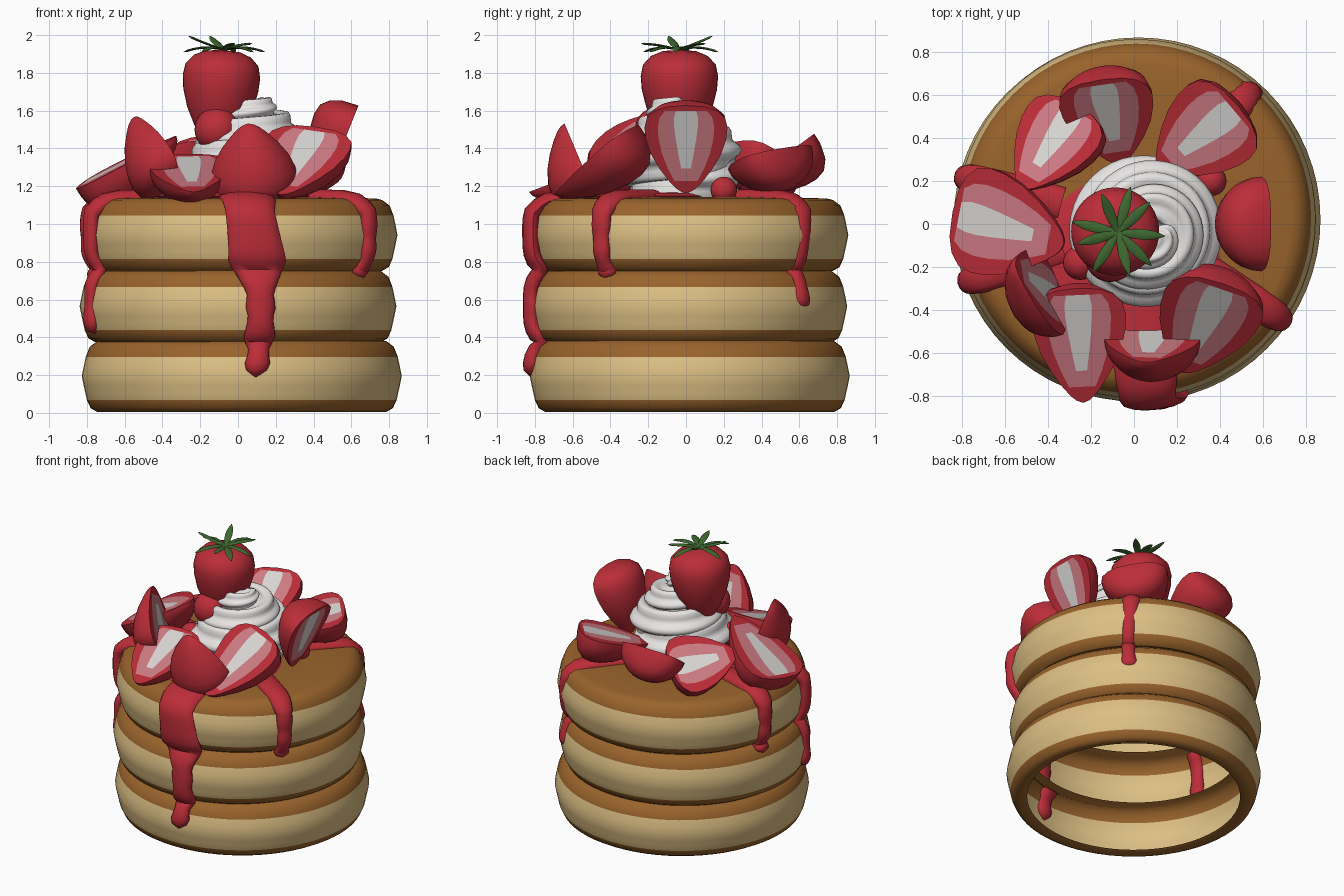
import bpy, bmesh, math, random
from mathutils import Vector

random.seed(4)
if "Cube" in bpy.data.objects:
    bpy.data.objects.remove(bpy.data.objects["Cube"])


def material(name, r, g, b):
    m = bpy.data.materials.new(name)
    m.use_nodes = True
    m.diffuse_color = (r, g, b, 1)
    m.node_tree.nodes["Principled BSDF"].inputs["Base Color"].default_value = (r, g, b, 1)
    return m


BATTER = material("pale batter", .72, .52, .23)
CRUST = material("brown crust", .32, .125, .025)
RED = material("strawberry red", .50, .026, .04)
PINK = material("pink flesh", .62, .20, .23)
CORE = material("white core", .70, .68, .66)
CREAM = material("whipped cream", .80, .78, .77)
LEAF = material("leaf green", .05, .14, .03)


def finish(name, bm, mats, angle=50):
    bmesh.ops.remove_doubles(bm, verts=bm.verts, dist=1e-4)
    bmesh.ops.recalc_face_normals(bm, faces=bm.faces)
    mesh = bpy.data.meshes.new(name)
    bm.to_mesh(mesh)
    bm.free()
    for m in mats:
        mesh.materials.append(m)
    ob = bpy.data.objects.new(name, mesh)
    bpy.context.collection.objects.link(ob)
    bpy.ops.object.select_all(action='DESELECT')
    ob.select_set(True)
    bpy.context.view_layer.objects.active = ob
    bpy.ops.object.shade_smooth_by_angle(angle=math.radians(angle))
    return ob


def skin(bm, rings, closed, rule=lambda i: 0):
    """Join rows of points with quads; rule gives the material of each row."""
    rows = [[bm.verts.new(p) for p in ring] for ring in rings]
    n = len(rows[0])
    for i in range(len(rows) - 1):
        for j in range(n if closed else n - 1):
            k = (j + 1) % n
            f = bm.faces.new((rows[i][j], rows[i][k], rows[i + 1][k], rows[i + 1][j]))
            f.material_index = rule(i)
    return rows


def lathe(name, profile, mats, rule=lambda i: 0, seg=64):
    bm = bmesh.new()
    turn = [2 * math.pi * j / seg for j in range(seg)]
    skin(bm, [[(r * math.cos(a), r * math.sin(a), z) for a in turn] for r, z in profile], True, rule)
    return finish(name, bm, mats)


def sweep(name, path, sides, widths, thick, mat, seg=14, ridges=0):
    """Elliptical tube along a path; sides are the directions of its width."""
    bm = bmesh.new()
    rings = []
    for i, p in enumerate(path):
        tangent = path[min(i + 1, len(path) - 1)] - path[max(i - 1, 0)]
        up = sides[i].cross(tangent).normalized()
        ring = []
        for j in range(seg):
            a = 2 * math.pi * j / seg
            k = 1 + .15 * math.cos(ridges * a) if ridges else 1
            ring.append(p + k * (sides[i] * widths[i] * math.cos(a) + up * thick[i] * math.sin(a)))
        rings.append(ring)
    rows = skin(bm, rings, True)
    bm.faces.new(rows[0])
    bm.faces.new(rows[-1])
    return finish(name, bm, [mat], 60)


def lerp(table, t):
    for (a, x), (b, y) in zip(table, table[1:]):
        if t <= b:
            return x + (y - x) * (t - a) / (b - a)
    return table[-1][1]


# Pancakes: hollow rounded bands, only the top one is closed over
RIM = [(.71, .02), (.765, 0), (.80, .02), (.82, .063), (.828, .10), (.837, .14), (.847, .19),
       (.837, .24), (.826, .292), (.805, .345), (.765, .375), (.73, .383)]
for name, x, y, z, scale in (("bottom_pancake", .02, .02, .005, 1), ("middle_pancake", 0, .015, .375, .99),
                             ("top_pancake", .01, .025, .752, .985)):
    shape = RIM + ([(.5, .39), (0, .392)] if name == "top_pancake" else [])
    cake = lathe(name, [(r * scale, h) for r, h in shape], [BATTER, CRUST],
                 lambda i: 0 if 3 <= i <= 7 else 1)
    cake.location = (x, y, z)

# Syrup pool and the drips that follow the stack down
pool = lathe("syrup_pool", [(0, 0), (.4, 0), (.43, .012), (.4, .03), (0, .035)], [RED])
pool.location = (-.03, -.2, 1.135)


def wall(z):
    f = (z % .378) / .378
    return .825 - .065 * abs(2 * f - 1) ** 4


def drip(name, x, y, end, table, sway=0):
    out = Vector((x, y, 0)).normalized()
    side = Vector((-out.y, out.x, 0))
    path = [out * r + Vector((0, 0, z)) for r, z in ((.35, 1.14), (.5, 1.14), (.66, 1.135), (.74, 1.12), (.78, 1.095))]
    steps = 24
    for i in range(steps + 1):
        z = 1.06 + (end - 1.06) * i / steps
        path.append(out * wall(z) + side * sway * math.sin(2.6 * i / steps) + Vector((0, 0, z)))
    n = len(path) - 1
    widths = [lerp(table, i / n) for i in range(n + 1)]
    thick = [min(.75 * w, .045) for w in widths]
    sweep(name, path, [side] * (n + 1), widths, thick, RED)


THIN = [(0, .08), (.12, .075), (.2, .055), (.35, .055), (.5, .046), (.65, .05), (.8, .042), (.92, .056),
        (.975, .042), (1, .005)]
drip("front_drip", .066, -.83, .19, [(0, .16), (.16, .13), (.3, .14), (.42, .155), (.5, .11), (.58, .07), (.65, .08),
                                     (.7, .065), (.8, .085), (.87, .05), (.93, .068), (.98, .05), (1, .005)], .055)
drip("front_left_drip", .68, -.44, .72, THIN)
drip("back_left_drip", .57, .65, .55, THIN, -.02)
drip("front_right_drip", -.78, -.27, .42, THIN)
drip("back_right_drip", -.80, .22, .70, THIN)

# Whipped cream: a ridged rope wound into a rising spiral
path, sides, widths = [], [], []
STEPS = 130
for i in range(STEPS + 1):
    t = i / STEPS
    a = 2 * math.pi * 3.2 * t
    side = Vector((math.cos(a), math.sin(a), 0))
    centre = Vector((.04 + .06 * t, -.03 - .02 * t, lerp([(0, 1.23), (.5, 1.44), (.8, 1.57), (1, 1.65)], t)))
    path.append(centre + side * lerp([(0, .2), (.35, .21), (.55, .14), (.78, .12), (1, .02)], t))
    sides.append(side)
    widths.append(lerp([(0, .10), (.05, .13), (.4, .12), (.8, .08), (.96, .045), (1, .012)], t))
sweep("cream_swirl", path, sides, widths, widths, CREAM, 36, 6)
core = lathe("cream_core", [(0, 0), (.25, 0), (.24, .15), (.14, .32), (0, .42)], [CREAM])
core.location = (.05, -.04, 1.14)

# Strawberry outline: distance from stem to tip, and half width
BERRY = [(0, 0), (.015, .45), (.06, .74), (.14, .94), (.25, 1), (.38, .97), (.55, .85), (.72, .64),
         (.86, .41), (.94, .25), (.98, .13), (1, 0)]


# Whole strawberry on top with its leaves
whole = lathe("whole_strawberry", [(.205 * w, -.56 * s) for s, w in BERRY], [RED], seg=40)
whole.location = (-.08, -.035, 1.922)
whole.rotation_euler = (0, math.radians(3), 0)
LEAVES = 9
for i in range(LEAVES):
    a = 2 * math.pi * (i + random.uniform(-.2, .2)) / LEAVES
    out = Vector((math.cos(a), math.sin(a), 0))
    rise = random.choice((-.015, .03, .07))
    reach = .215 - rise * .3
    path = [Vector((-.075, -.04, 1.923)) + out * reach * t + Vector((0, 0, .015 * math.sin(3 * t) + rise * t * t))
            for t in (-.03, .15, .35, .55, .75, .9, 1)]
    sweep("leaf_%d" % (i + 1), path, [Vector((-out.y, out.x, 0))] * 7,
          [.012, .016, .022, .025, .02, .011, .002], [.006] * 6 + [.001], LEAF, 8)


# Halved strawberries: round back, flat cut face with pink flesh and tapering white core
def half_berry(name, centre, normal, tip, length, width):
    n = Vector(normal).normalized()
    u = Vector(tip)
    u = (u - n * u.dot(n)).normalized()
    v = n.cross(u)
    c = Vector(centre)
    bm = bmesh.new()

    def point(s, across, down):
        return c + u * (s - .5) * length + (v * across - n * down) * width / 2

    arcs = [math.pi * j / 16 for j in range(17)]
    skin(bm, [[point(s, w * math.cos(a), .92 * w * math.sin(a)) for a in arcs] for s, w in BERRY], False)

    def bands(s):
        inner = .34 - .22 * s
        return (-1, -.68, -inner, inner, .68, 1)

    for j in range(5):
        rule = (lambda i: 0) if j in (0, 4) else \
            (lambda i, j=j: 2 if j == 2 and 1 < i < 7 else 1 if 1 < i < 8 else 0)
        skin(bm, [[point(s, w * f, 0) for f in bands(s)[j:j + 2]] for s, w in BERRY], False, rule)
    bmesh.ops.dissolve_degenerate(bm, dist=1e-5, edges=bm.edges)
    finish(name, bm, [RED, PINK, CORE], 40)


HALVES = [
    ("back", (-.11, .475, 1.33), (0, -.58, .8), (.15, -.6, -.6), .49, .44),
    ("back_left", (.30, .40, 1.345), (-.12, -.23, .9), (-.7, -.55, -.3), .49, .45),
    ("left", (.545, 0, 1.395), (.9, 0, -.36), (-.36, 0, -.9), .50, .44),
    ("front_left", (.32, -.485, 1.335), (-.1, -.62, .77), (-.3, -.65, -.55), .58, .48),
    ("front", (.075, -.56, 1.335), (0, .9, .38), (-.1, -.4, .9), .43, .46),
    ("front_right", (-.25, -.565, 1.27), (0, -.35, .93), (.05, -.93, -.35), .57, .44),
    ("right_front", (-.44, -.28, 1.38), (.85, .35, .35), (-.35, .3, .65), .46, .43),
    ("right", (-.585, -.02, 1.335), (-.46, -.06, .87), (.87, -.25, .46), .60, .50),
    ("back_right", (-.395, .36, 1.33), (-.4, .36, .82), (-.5, -.72, .1), .47, .45),
]
for where, *shape in HALVES:
    half_berry("half_strawberry_" + where, *shape)

# Small red pieces tucked against the cream
for i, (x, y, z, r) in enumerate(((-.11, -.15, 1.5, .12), (.36, .2, 1.18, .07), (-.25, -.18, 1.28, .08))):
    bpy.ops.mesh.primitive_uv_sphere_add(segments=24, ring_count=14, radius=r, location=(x, y, z))
    piece = bpy.context.object
    piece.name = "berry_piece_%d" % (i + 1)
    piece.data.materials.append(RED)
    bpy.ops.object.shade_smooth()
